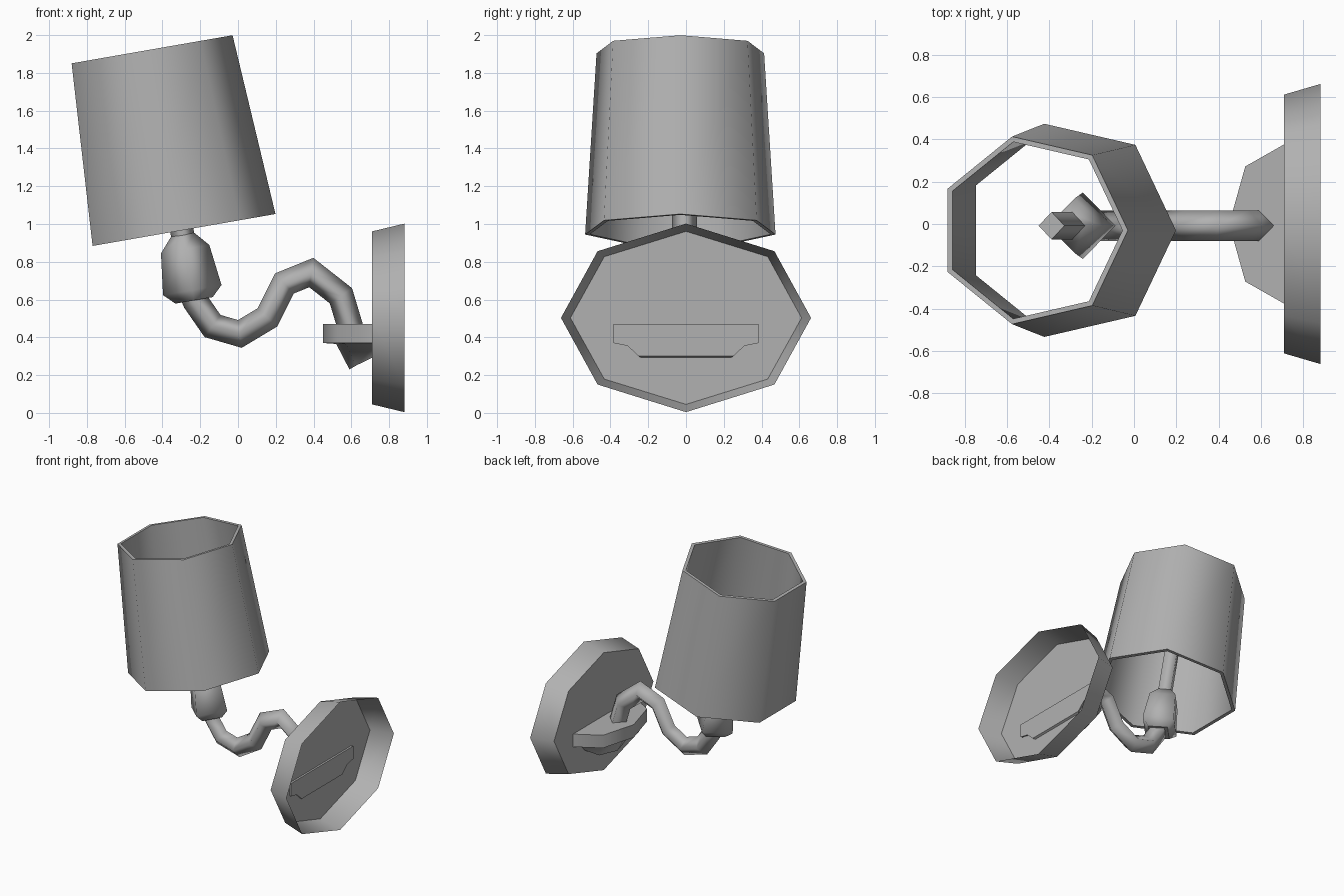
import bpy, bmesh
from math import sin, cos, pi, radians
from mathutils import Vector

if "Cube" in bpy.data.objects:
    bpy.data.objects.remove(bpy.data.objects["Cube"])

# Dark grey finish for every part
grey = bpy.data.materials.new("dark_grey")
grey.diffuse_color = (.44, .44, .44, 1)
grey.use_nodes = True
grey.node_tree.nodes["Principled BSDF"].inputs["Base Color"].default_value = grey.diffuse_color


def ring(center, u, v, ru, rv, n):
    """Points of an n-sided ring spanned by directions u and v."""
    return [Vector(center) + u * (ru * cos(2 * pi * i / n)) + v * (rv * sin(2 * pi * i / n))
            for i in range(n)]


def loft(name, rings, caps=(True, True), sharp=(), limit=180, loop=False):
    """Skin a list of rings; 'sharp' lists the rings with hard edges."""
    bm = bmesh.new()
    rows = [[bm.verts.new(p) for p in r] for r in rings]
    n = len(rows[0])
    pairs = list(zip(rows, rows[1:]))
    if loop:
        pairs.append((rows[-1], rows[0]))
    for a, b in pairs:
        for i in range(n):
            j = (i + 1) % n
            bm.faces.new((a[i], a[j], b[j], b[i]))
    if caps[0] and not loop:
        bm.faces.new(rows[0][::-1])
    if caps[1] and not loop:
        bm.faces.new(rows[-1])
    bmesh.ops.recalc_face_normals(bm, faces=bm.faces)
    for f in bm.faces:
        f.smooth = True
    for e in bm.edges:
        if e.calc_face_angle(0) > radians(limit):
            e.smooth = False
    for k in sharp:
        for i in range(n):
            bm.edges.get((rows[k][i], rows[k][(i + 1) % n])).smooth = False
    mesh = bpy.data.meshes.new(name)
    bm.to_mesh(mesh)
    bm.free()
    mesh.materials.append(grey)
    obj = bpy.data.objects.new(name, mesh)
    bpy.context.collection.objects.link(obj)
    return obj


X, Y, Z = Vector((1, 0, 0)), Vector((0, 1, 0)), Vector((0, 0, 1))

# Wall plate: flared octagonal dish, open at the back
loft("wall_plate", [ring((.71, 0, .503), Y, Z, .612, .458, 8),
                    ring((.881, 0, .503), Y, Z, .662, .499, 8)],
     caps=(True, False), sharp=(0,))

# Bracket: half-octagon ledge tapering to a slanted underside,
# its back just piercing the plate
back = .725
bracket = []
for rx, ry, z_back, z_front in ((.26, .385, .47, .47), (.26, .385, .37, .37),
                                (.19, .31, .355, .365), (.12, .25, .30, .23)):
    row = []
    for i in range(5):
        a = -pi / 2 + i * pi / 4
        c = cos(a)
        x = .71 - rx * c if 0 < i < 4 else back
        row.append(Vector((x, ry * sin(a), z_back + (z_front - z_back) * c)))
    bracket.append(row)
loft("bracket", bracket, sharp=(0, 1, 3), limit=50)

# Curved arm: four-sided tube swept along an S path with mitred bends
path = [Vector((x, -.008, z)) for x, z in
        ((-.255, .66), (-.225, .59), (-.135, .46), (.01, .418), (.155, .505),
         (.245, .685), (.388, .743), (.545, .62), (.605, .42))]
arm = []
for i, p in enumerate(path):
    d0 = (p - path[max(i - 1, 0)]).normalized()
    d1 = (path[min(i + 1, len(path) - 1)] - p).normalized()
    t = (d0 + d1).normalized()
    miter = t.dot(d1 if d1.length else d0)
    arm.append(ring(p, t.cross(Y), Y, .068 / miter, .073, 4))
loft("arm", arm, sharp=(0, -1))

# Tilted frame shared by holder, stem and shade
tilt = radians(9.9)
U = Vector((cos(tilt), 0, sin(tilt)))
A = Vector((-sin(tilt), 0, cos(tilt)))

# Lamp holder: four-sided turned body
base = Vector((-.242, -.008, .65))
loft("lamp_holder", [ring(base + A * h, U, Y, r, r, 4) for h, r in
                     ((-.055, .10), (0, .157), (.22, .13), (.30, .06))], sharp=(0, -1))

# Stem inside the shade
loft("stem", [ring(base + A * h, U, Y, .062, .065, 4) for h in (.25, .86)],
     sharp=(0, 1))

# Shade: seven-sided tapered open shell with thin wall
low, high = Vector((-.311, -.03, .964)), Vector((-.477, -.03, 1.921))
loft("shade", [ring(c, U, Y, r, r, 7) for c, r in
               ((low, .517), (high, .455), (high, .429), (low, .491))],
     sharp=(0, 1, 2, 3), loop=True)
